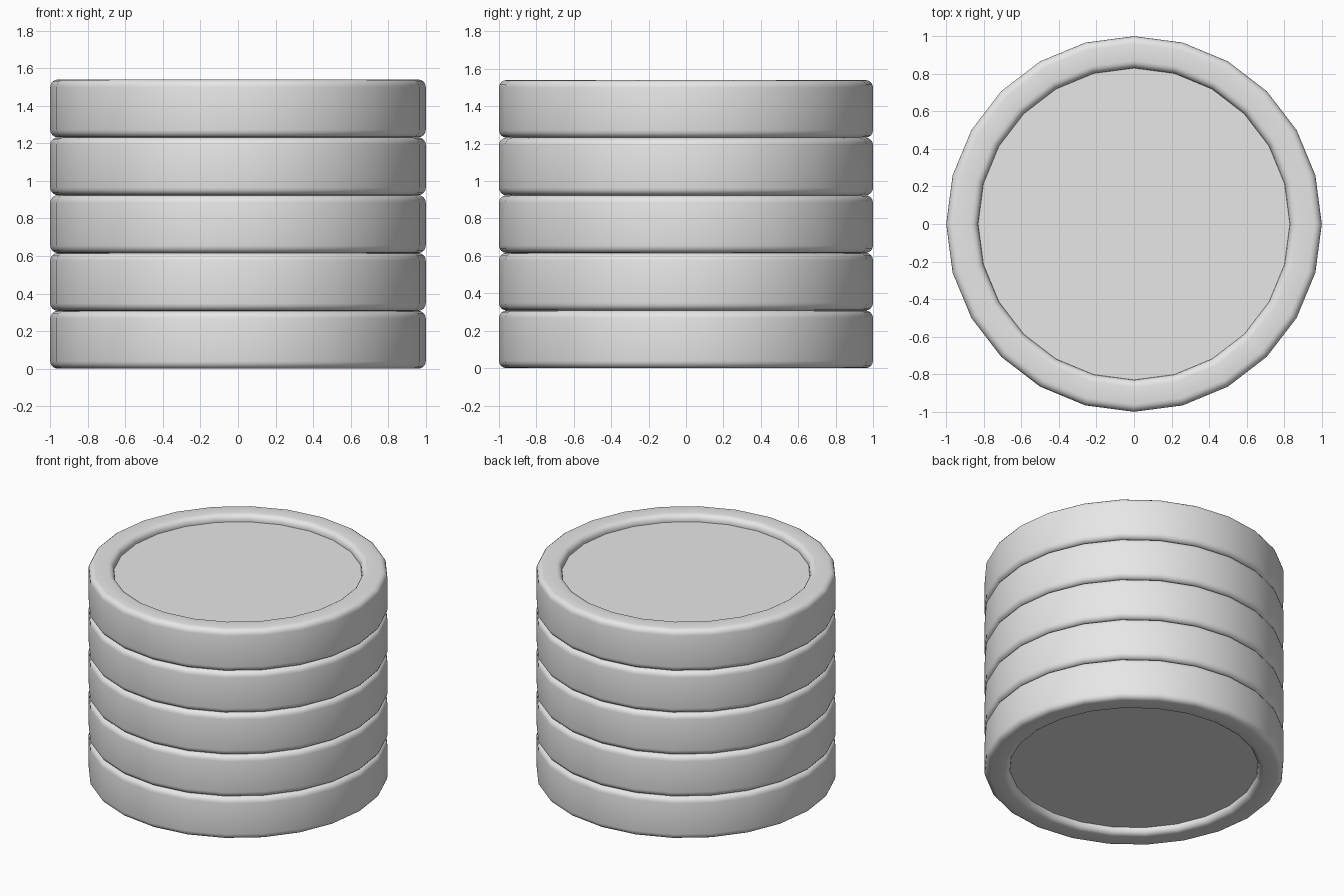
import bpy, bmesh
from math import sin, cos, pi, radians

if "Cube" in bpy.data.objects:
    bpy.data.objects.remove(bpy.data.objects["Cube"], do_unlink=True)

SIDES, COINS = 24, 5
HEIGHT = 0.308            # thickness of one coin
R_OUT, R_IN = 1.0, 0.83   # outer edge and recessed face
DEPTH, BEVEL, STEPS = 0.05, 0.04, 4

metal = bpy.data.materials.new("light_grey")
metal.use_nodes = True
grey = (0.8, 0.8, 0.8, 1)
metal.diffuse_color = grey
metal.node_tree.nodes["Principled BSDF"].inputs["Base Color"].default_value = grey


def arc(cx, cz, start, end):
    """Rounded corner as (radius, height) points."""
    angles = [radians(start + (end - start) * i / STEPS) for i in range(STEPS + 1)]
    return [(cx + BEVEL * cos(a), cz + BEVEL * sin(a)) for a in angles]


def coin_mesh():
    # Upper half profile: outer wall, rounded rim, recessed face
    half = HEIGHT / 2
    top = arc(R_OUT - BEVEL, half - BEVEL, 0, 90)
    top += arc(R_IN + BEVEL, half - BEVEL, 90, 180)
    top.append((R_IN, half - DEPTH))
    profile = [(r, -z) for r, z in reversed(top)] + top

    # Lathe the mirrored profile and cap both faces
    bm = bmesh.new()
    rings = [[bm.verts.new((r * cos(2 * pi * i / SIDES), r * sin(2 * pi * i / SIDES), z + half))
              for i in range(SIDES)] for r, z in profile]
    for a, b in zip(rings, rings[1:]):
        for i in range(SIDES):
            j = (i + 1) % SIDES
            bm.faces.new((a[i], a[j], b[j], b[i]))
    bm.faces.new(rings[-1])
    bm.faces.new(rings[0][::-1])
    bmesh.ops.recalc_face_normals(bm, faces=bm.faces)
    mesh = bpy.data.meshes.new("coin")
    bm.to_mesh(mesh)
    bm.free()
    mesh.materials.append(metal)
    return mesh


# Stack of coins
bpy.ops.object.select_all(action="DESELECT")
for n in range(COINS):
    coin = bpy.data.objects.new(f"coin_{n + 1}", coin_mesh())
    coin.location.z = n * HEIGHT
    bpy.context.collection.objects.link(coin)
    coin.select_set(True)
    bpy.context.view_layer.objects.active = coin
bpy.ops.object.shade_smooth_by_angle(angle=radians(40))
